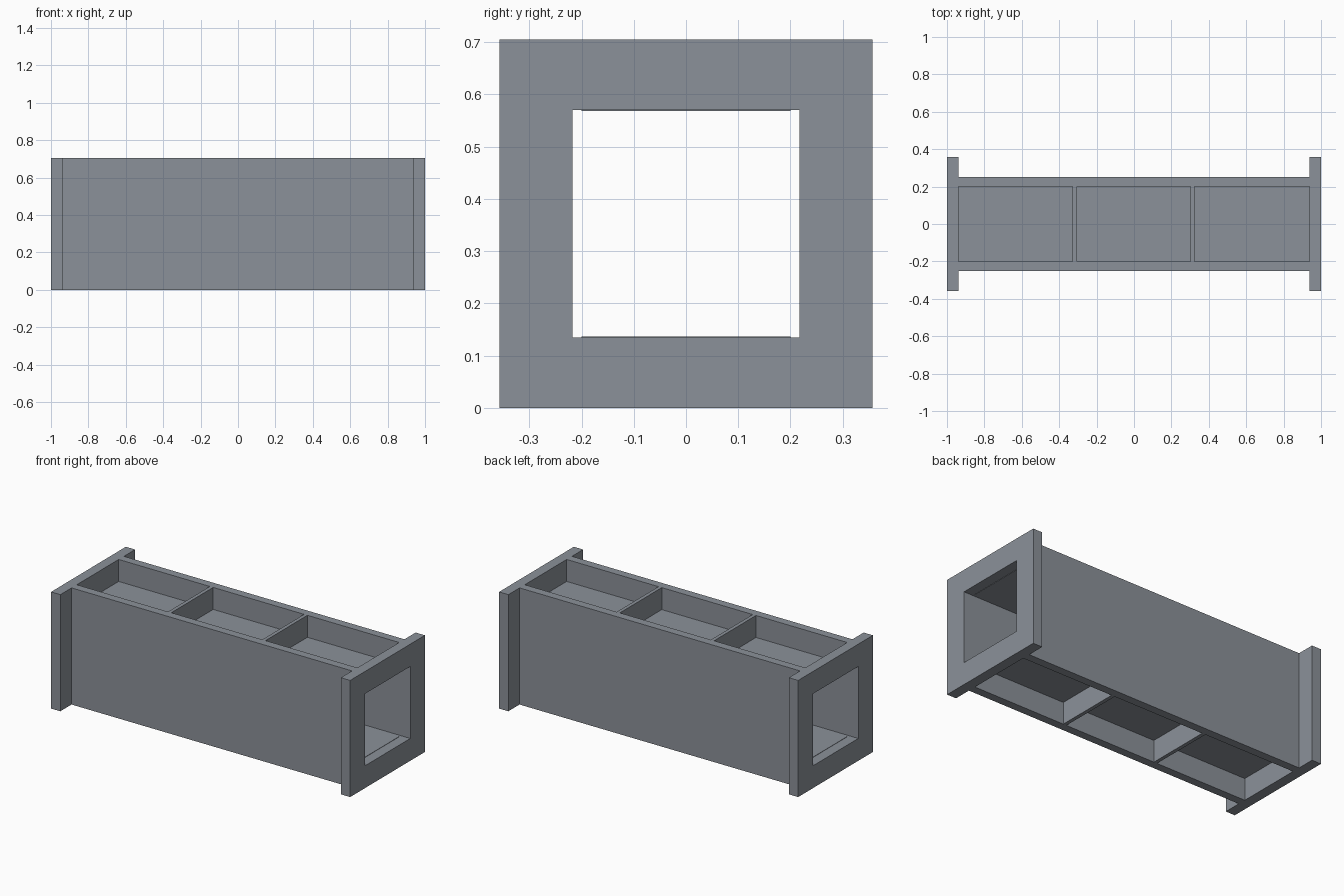
import bpy, bmesh

if "Cube" in bpy.data.objects:
    bpy.data.objects.remove(bpy.data.objects["Cube"])

H = 0.705                  # overall height
X0 = 0.938                 # inner face of the end frames
BORE_LOW, BORE_HIGH = 0.135, 0.57
BORE_Y = 0.217

# Dark blue-grey steel
steel = bpy.data.materials.new("steel")
steel.diffuse_color = (0.26, 0.285, 0.32, 1)
steel.use_nodes = True
steel.node_tree.nodes["Principled BSDF"].inputs["Base Color"].default_value = steel.diffuse_color


def finish(name, bm):
    bmesh.ops.recalc_face_normals(bm, faces=bm.faces)
    mesh = bpy.data.meshes.new(name)
    bm.to_mesh(mesh)
    bm.free()
    mesh.materials.append(steel)
    obj = bpy.data.objects.new(name, mesh)
    bpy.context.collection.objects.link(obj)
    return obj


def box(name, x, y, z):
    bm = bmesh.new()
    bmesh.ops.create_cube(bm, size=1)
    for v in bm.verts:
        for i, (lo, hi) in enumerate((x, y, z)):
            v.co[i] = lo if v.co[i] < 0 else hi
    return finish(name, bm)


def extrude_x(name, profile, x0, x1):
    bm = bmesh.new()
    face = bm.faces.new([bm.verts.new((x0, y, z)) for y, z in profile])
    new = bmesh.ops.extrude_face_region(bm, geom=[face])["geom"]
    verts = [g for g in new if isinstance(g, bmesh.types.BMVert)]
    bmesh.ops.translate(bm, verts=verts, vec=(x1 - x0, 0, 0))
    return finish(name, bm)


def end_frame(name, x0, x1):
    # square ring: outer and inner loops on both faces, bridged all round
    bm = bmesh.new()
    loops = []
    for x, w, lo, hi in ((x0, 0.357, 0, H), (x1, 0.357, 0, H),
                         (x1, BORE_Y, BORE_LOW, BORE_HIGH),
                         (x0, BORE_Y, BORE_LOW, BORE_HIGH)):
        corners = ((-w, lo), (w, lo), (w, hi), (-w, hi))
        loops.append([bm.verts.new((x, y, z)) for y, z in corners])
    for a, b in zip(loops, loops[1:] + loops[:1]):
        for i in range(4):
            j = (i + 1) % 4
            bm.faces.new((a[i], a[j], b[j], b[i]))
    return finish(name, bm)


# End frames
end_frame("left_end_frame", -1, -X0)
end_frame("right_end_frame", X0, 1)

# Side walls with a slightly thicker lip above and below the bore
for side, s in (("front", -1), ("back", 1)):
    profile = [(0.25, 0), (0.25, H), (0.2, H), (0.2, BORE_HIGH),
               (BORE_Y, BORE_HIGH), (BORE_Y, BORE_LOW), (0.2, BORE_LOW), (0.2, 0)]
    extrude_x(side + "_side_wall", [(s * y, z) for y, z in profile], -X0, X0)

# Thin floor sheets and cross ribs, top and bottom
for level, sheet, rib in (("upper", (0.568, 0.572), (0.572, H)),
                          ("lower", (0.133, 0.137), (0, 0.133))):
    box(level + "_sheet", (-X0, X0), (-0.2, 0.2), sheet)
    for side, x in (("left", -0.317), ("right", 0.313)):
        box(f"{level}_{side}_rib", (x - 0.011, x + 0.011), (-0.2, 0.2), rib)
